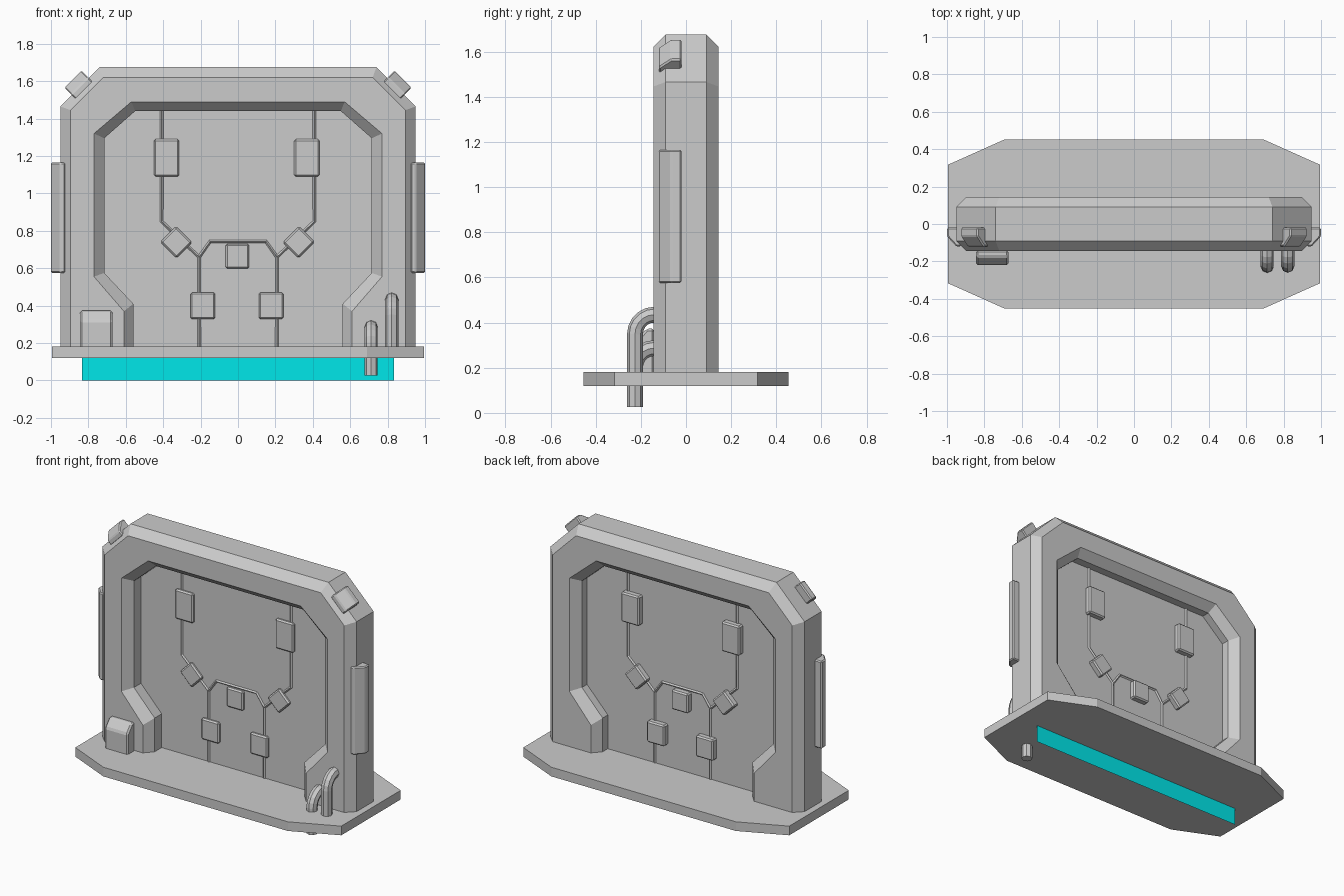
import bpy, bmesh
from math import sin, cos, pi, radians
from mathutils import Vector

if "Cube" in bpy.data.objects:
    bpy.data.objects.remove(bpy.data.objects["Cube"])


def add_object(name, bm):
    bmesh.ops.recalc_face_normals(bm, faces=bm.faces)
    me = bpy.data.meshes.new(name)
    bm.to_mesh(me)
    bm.free()
    ob = bpy.data.objects.new(name, me)
    bpy.context.collection.objects.link(ob)
    return ob


def prism(name, loop, vec, bevel=0):
    """Extrude a closed 3D loop along a vector, optionally chamfered."""
    bm = bmesh.new()
    face = bm.faces.new([bm.verts.new(p) for p in loop])
    new = bmesh.ops.extrude_face_region(bm, geom=[face])["geom"]
    bmesh.ops.translate(bm, vec=vec, verts=[v for v in new if isinstance(v, bmesh.types.BMVert)])
    bmesh.ops.recalc_face_normals(bm, faces=bm.faces)
    if bevel:
        bmesh.ops.bevel(bm, geom=bm.edges[:], offset=bevel, segments=1,
                        affect='EDGES', clamp_overlap=True)
    return add_object(name, bm)


def tube(name, paths, radius, res):
    """Flat-sided tube along poly paths."""
    cu = bpy.data.curves.new(name, 'CURVE')
    cu.dimensions = '3D'
    cu.bevel_depth = radius
    cu.bevel_resolution = res
    cu.use_fill_caps = True
    for pts in paths:
        sp = cu.splines.new('POLY')
        sp.points.add(len(pts) - 1)
        for p, co in zip(sp.points, pts):
            p.co = (*co, 1)
        sp.use_smooth = False
    ob = bpy.data.objects.new(name, cu)
    bpy.context.collection.objects.link(ob)
    return ob


def both_sides(half):
    """Complete an open (x, z) profile by mirroring it across x = 0."""
    return [(-x, z) for x, z in half] + [(x, z) for x, z in reversed(half)]


# Base plate with cut corners
half = [(0.69, 0.453), (0.994, 0.317), (0.994, -0.317), (0.69, -0.453)]
prism("base_plate", [(x, y, 0.12) for x, y in half] +
      [(-x, y, 0.12) for x, y in reversed(half)], (0, 0, 0.062))

# Glowing strip below the plate
bm = bmesh.new()
bm.faces.new([bm.verts.new(p) for p in
              [(-0.835, 0.02, 0), (0.835, 0.02, 0), (0.835, 0.02, 0.12), (-0.835, 0.02, 0.12)]])
strip = add_object("glow_strip", bm)
mat = bpy.data.materials.new("cyan_glow")
mat.diffuse_color = (0.0, 0.8, 0.82, 1)
mat.use_nodes = True
mat.node_tree.nodes["Principled BSDF"].inputs["Base Color"].default_value = mat.diffuse_color
strip.data.materials.append(mat)

# Frame: chamfered outside, recessed panel on front and back
outer = both_sides([(0.95, 0.18), (0.95, 1.465), (0.74, 1.675)])
face_out = both_sides([(0.895, 0.18), (0.895, 1.445), (0.72, 1.62)])
face_in = both_sides([(0.61, 0.18), (0.61, 0.37), (0.77, 0.555), (0.77, 1.32), (0.57, 1.49)])
recess = both_sides([(0.56, 0.18), (0.56, 0.41), (0.715, 0.575), (0.715, 1.295), (0.55, 1.44)])
panel_mid = 0.01          # the panel sits slightly behind the centre
bm = bmesh.new()


def ring(profile, y):
    return [bm.verts.new((x, y, z)) for x, z in profile]


def strip_faces(a, b):
    for i in range(len(a) - 1):
        bm.faces.new((a[i], a[i + 1], b[i + 1], b[i]))


rims = []
for s in (-1, 1):
    o, fo, fi = ring(outer, s * 0.091), ring(face_out, s * 0.145), ring(face_in, s * 0.145)
    r, d = ring(recess, s * 0.09), ring(recess, panel_mid + s * 0.025)
    strip_faces(o, fo)
    bm.faces.new(fo + fi[::-1])
    strip_faces(fi, r)
    strip_faces(r, d)
    bm.faces.new(d)
    rims.append(o)
strip_faces(*rims)
add_object("frame", bm)

# Chips pass through the panel and show on both faces: x, z, width, height, angle
chips = [(-0.382, 1.19, 0.135, 0.2, 0), (0.368, 1.19, 0.135, 0.2, 0),
         (-0.33, 0.739, 0.118, 0.122, 45), (0.325, 0.739, 0.118, 0.122, -45),
         (-0.003, 0.664, 0.125, 0.132, 0),
         (-0.188, 0.399, 0.132, 0.143, 0), (0.177, 0.399, 0.132, 0.143, 0)]
for i, (cx, cz, w, h, ang) in enumerate(chips):
    c, n = cos(radians(ang)), sin(radians(ang))
    quad = [(u * w / 2, v * h / 2) for u, v in ((-1, -1), (1, -1), (1, 1), (-1, 1))]
    prism(f"chip_{i}", [(cx + u * c - v * n, -0.034, cz + u * n + v * c)
                        for u, v in quad], (0, 0.11, 0), 0.009)

# Wires on both panels
for side, s in (("front", -1), ("back", 1)):
    y = panel_mid + s * 0.025
    paths = [[(k * 0.408, y, 1.44), (k * 0.408, y, 0.85), (k * 0.208, y, 0.66),
              (k * 0.208, y, 0.18)] for k in (-1, 1)]
    paths.append([(-0.208, y, 0.66), (-0.15, y, 0.742), (0.15, y, 0.742), (0.208, y, 0.66)])
    tube(f"{side}_wires", paths, 0.009, 0)


# Clamps on the sides and the cut corners
def clamp(name, x, z, angle, length, inner):
    u = Vector((cos(angle), 0, sin(angle)))
    v = Vector((-sin(angle), 0, cos(angle)))
    prof = [(inner, -0.12), (0.0, -0.12), (0.05, -0.065), (0.05, -0.02), (inner, -0.02)]
    base = Vector((x, 0, z)) - v * length / 2
    prism(name, [base + u * a + Vector((0, b, 0)) for a, b in prof], v * length, 0.007)


clamp("right_side_clamp", 0.95, 0.87, 0, 0.59, -0.027)
clamp("left_side_clamp", -0.95, 0.87, pi, 0.59, -0.027)
clamp("right_corner_clamp", 0.847, 1.575, pi / 4, 0.13, -0.038)
clamp("left_corner_clamp", -0.847, 1.575, 3 * pi / 4, 0.13, -0.038)

# Junction box with a sloped top
prof = [(-0.14, 0.17), (-0.22, 0.17), (-0.22, 0.32), (-0.175, 0.373), (-0.14, 0.373)]
prism("junction_box", [(-0.844, y, z) for y, z in prof], (0.173, 0, 0), 0.01)


# Bent pipes from the frame down to the plate
def pipe(name, x, bottom, top):
    r, cy = 0.086, -0.14
    arc = [(x, cy - r * cos(a), top - r + r * sin(a))
           for a in (i * pi / 2 / 5 for i in range(6))]
    tube(name, [[(x, cy - r, bottom)] + arc + [(x, -0.1, top)]], 0.035, 2)


pipe("short_pipe", 0.712, 0.027, 0.287)
pipe("tall_pipe", 0.822, 0.15, 0.435)
